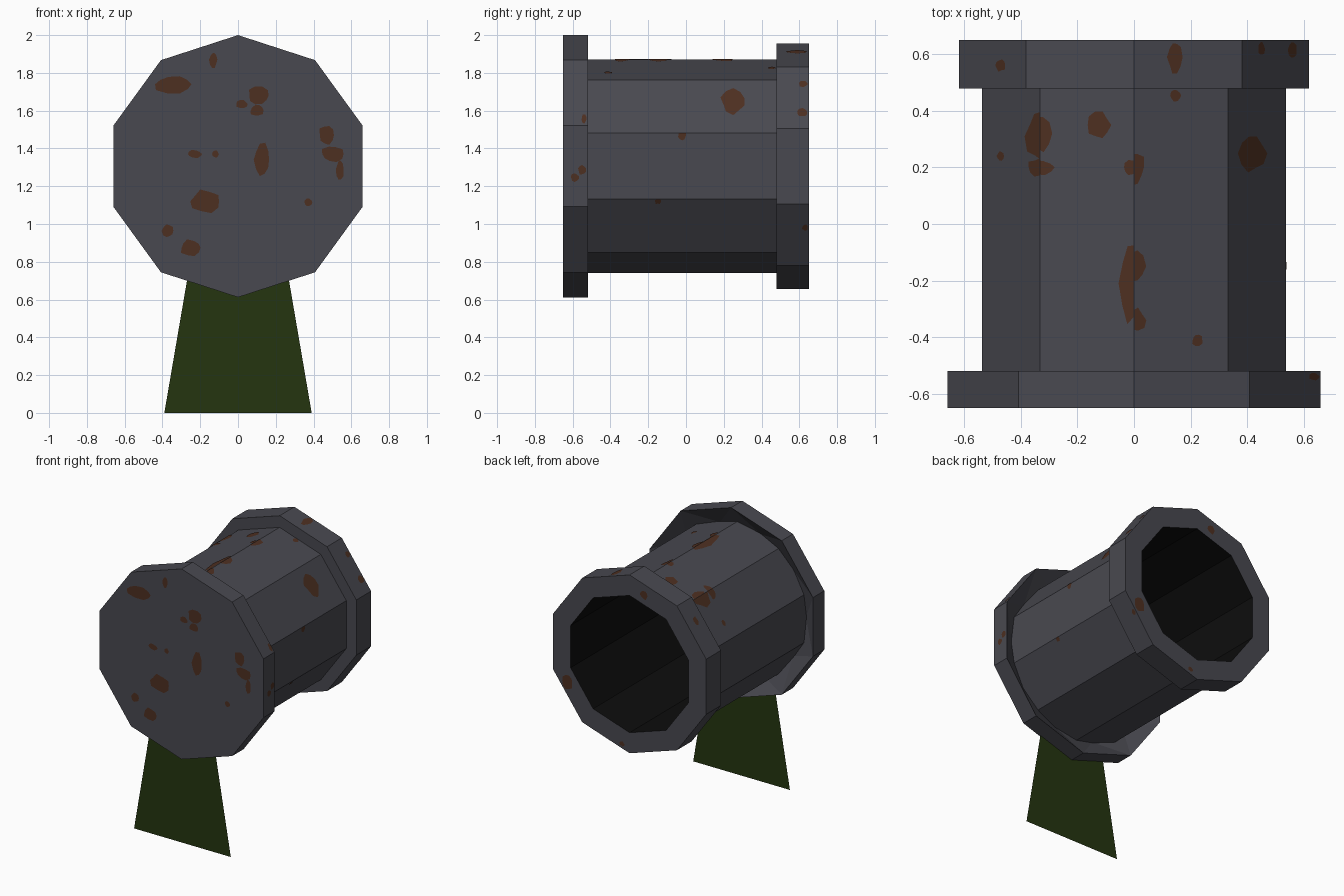
import bpy, bmesh, math, random
from mathutils import Vector

if "Cube" in bpy.data.objects:
    bpy.data.objects.remove(bpy.data.objects["Cube"])

random.seed(4)
N = 10            # sides of every round part
CZ = 1.306        # height of the barrel axis


def material(name, rgb):
    m = bpy.data.materials.new(name)
    m.diffuse_color = (*rgb, 1)
    m.use_nodes = True
    m.node_tree.nodes["Principled BSDF"].inputs["Base Color"].default_value = m.diffuse_color
    return m


STEEL = material("dark_steel", (0.066, 0.066, 0.080))
RUST = material("rust_brown", (0.075, 0.029, 0.015))
GREEN = material("dark_green", (0.018, 0.036, 0.005))
BLACK = material("bore_black", (0.004, 0.004, 0.004))


def finish(name, bm, mats):
    me = bpy.data.meshes.new(name)
    bm.to_mesh(me)
    bm.free()
    for m in mats:
        me.materials.append(m)
    ob = bpy.data.objects.new(name, me)
    bpy.context.collection.objects.link(ob)
    return ob


def lathe(name, rings, mats, cap_start=False, cap_end=False):
    """Ten-sided loft along y; ring = (radius, y, half-step twist, material)."""
    bm = bmesh.new()
    loops = []
    for r, y, twist, _ in rings:
        loops.append([bm.verts.new((r * math.sin((i + twist / 2) * math.tau / N), y,
                                    CZ + r * math.cos((i + twist / 2) * math.tau / N)))
                      for i in range(N)])
    for k in range(len(rings) - 1):
        a, b, slot = loops[k], loops[k + 1], rings[k + 1][3]
        for i in range(N):
            j = (i + 1) % N
            if rings[k][2] != rings[k + 1][2]:
                faces = [(a[i], a[j], b[i]), (a[j], b[j], b[i])]
            else:
                faces = [(a[i], a[j], b[j], b[i])]
            for f in faces:
                bm.faces.new(f).material_index = slot
    if cap_start:
        bm.faces.new(loops[0][::-1]).material_index = rings[0][3]
    if cap_end:
        bm.faces.new(loops[-1]).material_index = rings[-1][3]
    bmesh.ops.recalc_face_normals(bm, faces=bm.faces)
    return finish(name, bm, mats)


# Barrel with raised rear ring and dark bore
lathe("barrel", [
    (0.565, -0.63, 0, 0),
    (0.565, 0.48, 0, 0),
    (0.65, 0.48, 0, 0),
    (0.65, 0.65, 0, 0),
    (0.50, 0.65, 0, 0),
    (0.50, -0.50, 0, 1),
], [STEEL, BLACK], cap_start=True, cap_end=True)

# Front flange: flat face, rim, and dished faceted back
lathe("front_flange", [
    (0.694, -0.65, 0, 0),
    (0.694, -0.52, 0, 0),
    (0.53, -0.625, 1, 0),
], [STEEL], cap_start=True, cap_end=True)

# Flat tapered stand
bm = bmesh.new()
bm.faces.new([bm.verts.new((x, -0.64, z)) for x, z in
              [(-0.39, 0), (0.39, 0), (0.265, 0.73), (-0.265, 0.73)]])
finish("stand_plate", bm, [GREEN])

# Rust stains: irregular thin patches
rust = bmesh.new()


def patch(origin, u, v, hu, hv, limit=None, count=10):
    pts = []
    for i in range(count):
        a = math.tau * i / count
        s = random.uniform(0.85, 1.2)
        pu = origin[0] + hu * s * math.cos(a)
        pv = origin[1] + hv * s * math.sin(a)
        if limit:
            pu = max(-limit, min(limit, pu))
        pts.append(rust.verts.new(origin[2] + u * pu + v * pv))
    rust.faces.new(pts)


X, Y, Z = Vector((1, 0, 0)), Vector((0, 1, 0)), Vector((0, 0, 1))

# Stains on the front face: x, z, half width, half height
for x, z, w, h in [(-0.34, 1.74, 0.10, 0.045), (-0.13, 1.87, 0.02, 0.04),
                   (0.11, 1.68, 0.055, 0.045), (0.02, 1.635, 0.03, 0.02),
                   (0.10, 1.60, 0.035, 0.03), (0.47, 1.47, 0.04, 0.05),
                   (0.50, 1.37, 0.06, 0.04), (0.54, 1.29, 0.02, 0.05),
                   (0.13, 1.34, 0.04, 0.08), (-0.23, 1.37, 0.04, 0.02),
                   (-0.12, 1.37, 0.02, 0.018), (-0.17, 1.12, 0.08, 0.055),
                   (-0.37, 0.965, 0.03, 0.035), (-0.25, 0.875, 0.055, 0.04),
                   (0.37, 1.115, 0.02, 0.018)]:
    patch((x, z, Y * -0.653), X, Z, w, h)

# Stains on the rear face
for x, z, w, h in [(-0.50, 1.04, 0.04, 0.05), (-0.06, 0.71, 0.02, 0.015),
                   (0.12, 1.84, 0.03, 0.03)]:
    patch((x, z, Y * 0.653), -X, Z, w, h)

# Stains on side facets: radius, facet angle, offset across, y, half sizes
B, R, F = 0.565, 0.65, 0.694
for r, ang, t, y, w, h in [
        (B, -18, 0.045, 0.35, 0.04, 0.045), (B, -18, -0.175, 0.32, 0.04, 0.06),
        (B, -54, 0.165, 0.31, 0.07, 0.08), (B, -18, -0.175, 0.20, 0.05, 0.025),
        (B, -54, 0.165, 0.20, 0.06, 0.03), (B, 18, -0.175, 0.20, 0.04, 0.055),
        (B, -18, 0.165, 0.20, 0.03, 0.025), (B, -18, 0.165, -0.21, 0.04, 0.13),
        (B, 18, -0.175, -0.15, 0.04, 0.06), (B, 18, -0.175, -0.34, 0.04, 0.04),
        (B, 18, 0.06, -0.41, 0.02, 0.02), (B, 54, -0.03, 0.25, 0.075, 0.06),
        (B, -54, -0.06, 0.24, 0.02, 0.015), (B, 90, -0.165, -0.02, 0.03, 0.02),
        (B, 18, -0.02, 0.455, 0.02, 0.02), (B, 126, -0.165, -0.15, 0.02, 0.015),
        (R, 18, -0.05, 0.59, 0.025, 0.055), (R, 54, -0.09, 0.62, 0.02, 0.025),
        (R, 54, 0.10, 0.615, 0.025, 0.025), (R, 126, -0.05, 0.63, 0.02, 0.015),
        (R, -54, 0.05, 0.56, 0.03, 0.02), (F, 90, 0.02, -0.55, 0.025, 0.02),
        (F, 90, 0.06, -0.59, 0.02, 0.02), (F, 54, 0.17, -0.54, 0.03, 0.012)]:
    a = math.radians(ang)
    n = Vector((math.sin(a), 0, math.cos(a)))
    across = Vector((math.cos(a), 0, -math.sin(a)))
    base = Z * CZ + n * (r * math.cos(math.pi / N) + 0.003)
    patch((t, y, base), across, Y, w, h, limit=r * math.sin(math.pi / N))
finish("rust_stains", rust, [RUST])
